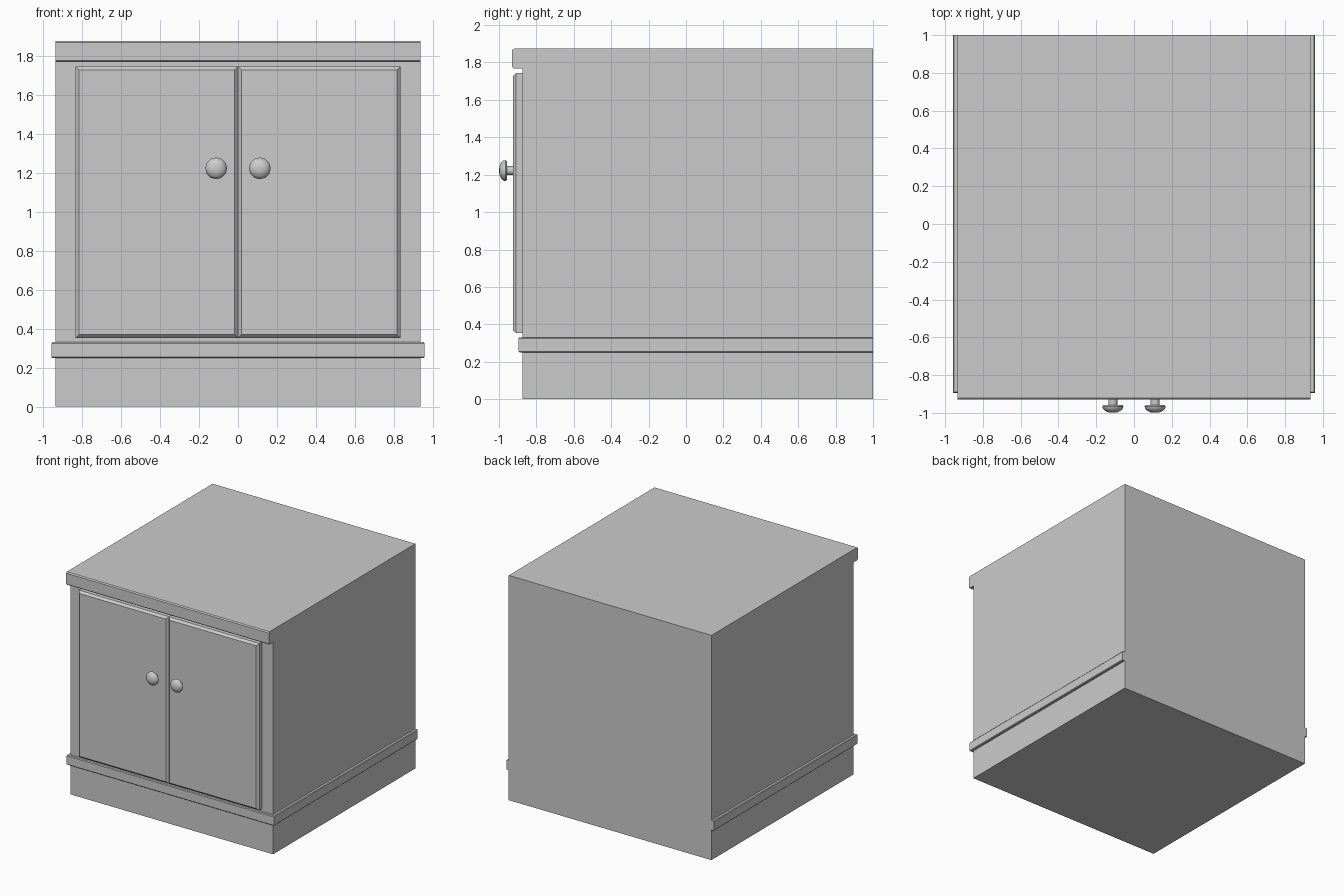
import bpy, bmesh
from math import sin, cos, pi

if "Cube" in bpy.data.objects:
    bpy.data.objects.remove(bpy.data.objects["Cube"])

W, FRONT, BACK = 0.935, -0.873, 1.0


def loft(name, rings, closed_rings=True, closed_path=False):
    """Skin a list of equal-length point rings and cap the ends."""
    bm = bmesh.new()
    vs = [[bm.verts.new(p) for p in r] for r in rings]
    n = len(rings[0])
    for a, b in zip(vs, vs[1:]):
        for i in range(n):
            j = (i + 1) % n
            bm.faces.new((a[i], a[j], b[j], b[i]))
    bm.faces.new(vs[0])
    bm.faces.new(vs[-1])
    bmesh.ops.recalc_face_normals(bm, faces=bm.faces)
    me = bpy.data.meshes.new(name)
    bm.to_mesh(me)
    bm.free()
    ob = bpy.data.objects.new(name, me)
    bpy.context.collection.objects.link(ob)
    return ob


# Cabinet body with overhanging top lip: side profile (y, z) extruded across x
body = [(BACK, 0), (FRONT, 0), (FRONT, 1.767), (-0.92, 1.767), (-0.929, 1.775),
        (-0.929, 1.866), (-0.92, 1.874), (BACK, 1.874)]
loft("cabinet_body", [[(x, y, z) for y, z in body] for x in (-W, W)])

# Base moulding: small chamfered section swept around both sides and the front
section = [(0, 0.25), (0.017, 0.25), (0.022, 0.255),
           (0.022, 0.325), (0.017, 0.331), (0, 0.331)]
path = [(-1, BACK, 0), (-1, FRONT, 1), (1, FRONT, 1), (1, BACK, 0)]
loft("base_moulding", [[(s * (W + o), y - k * o, z) for o, z in section]
                       for s, y, k in path])

# Doors with chamfered front edges
for side, s in (("left", -1), ("right", 1)):
    rings = []
    for y, inset in ((FRONT, 0), (-0.908, 0), (-0.926, 0.017)):
        x0, x1 = 0.001 + inset, 0.832 - inset
        z0, z1 = 0.353 + inset, 1.744 - inset
        rings.append([(s * x0, y, z0), (s * x1, y, z0), (s * x1, y, z1), (s * x0, y, z1)])
    loft(side + "_door", rings)

    # Turned knob: (y, radius) profile
    knob = [(-0.925, 0.024), (-0.957, 0.024), (-0.957, 0.048), (-0.965, 0.056),
            (-0.977, 0.053), (-0.988, 0.043), (-0.996, 0.027), (-0.999, 0.01)]
    N = 12
    ob = loft(side + "_knob", [[(s * 0.112 + r * cos(2 * pi * i / N), y,
                                 1.222 + r * sin(2 * pi * i / N)) for i in range(N)]
                               for y, r in knob])
    bpy.ops.object.select_all(action='DESELECT')
    ob.select_set(True)
    bpy.context.view_layer.objects.active = ob
    bpy.ops.object.shade_smooth_by_angle(angle=0.7)
